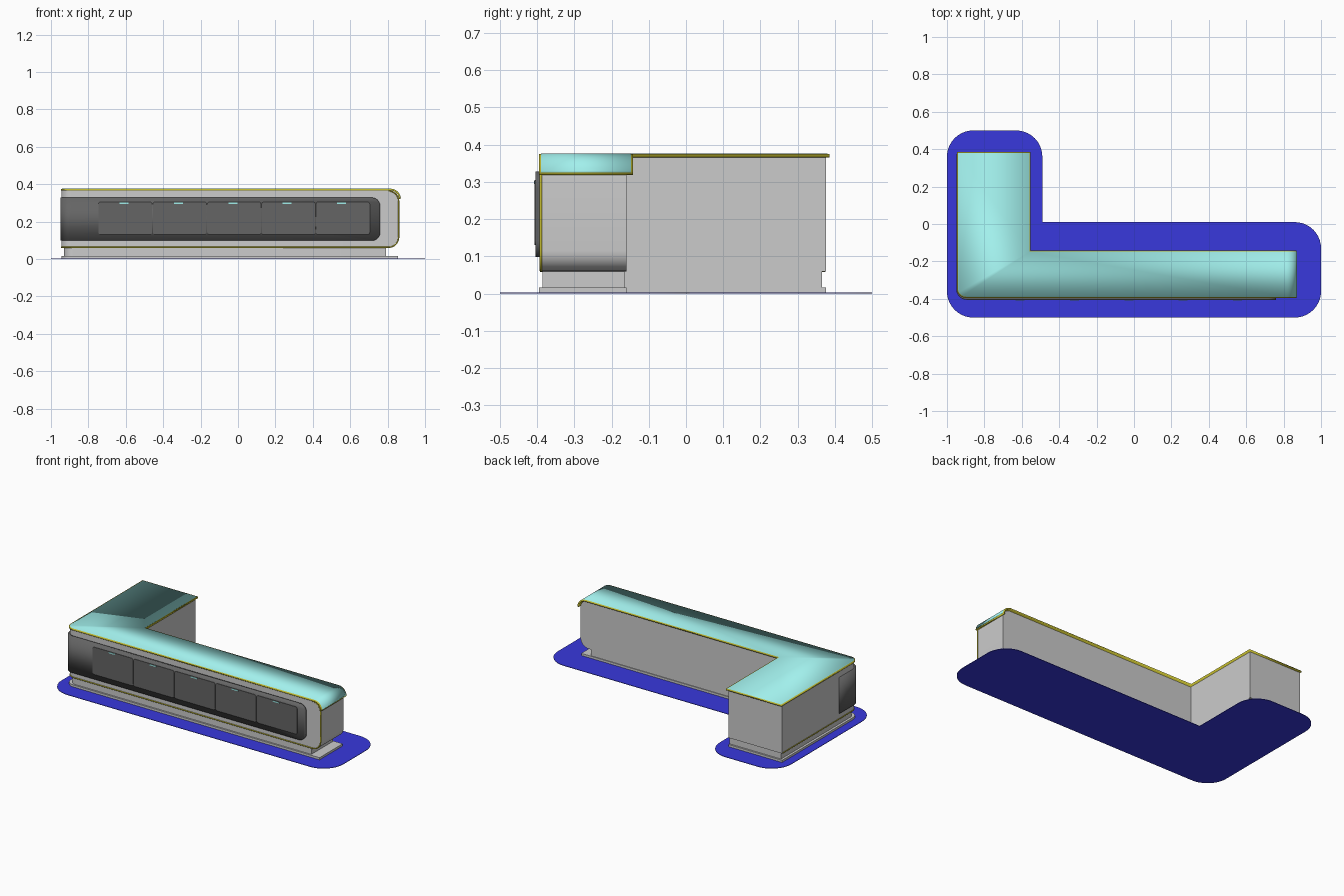
import bpy, bmesh
from math import sin, cos, pi
from mathutils import Vector

if "Cube" in bpy.data.objects:
    bpy.data.objects.remove(bpy.data.objects["Cube"])


def material(name, rgb):
    m = bpy.data.materials.new(name)
    m.diffuse_color = (*rgb, 1)
    m.use_nodes = True
    m.node_tree.nodes["Principled BSDF"].inputs["Base Color"].default_value = m.diffuse_color
    return m


TEAL = material("teal", (0.36, 0.87, 0.84))
GOLD = material("gold", (0.55, 0.50, 0.03))
BLACK = material("black", (0.13, 0.13, 0.13))
BLUE = material("blue", (0.04, 0.04, 0.72))


def rounded(corners, steps=10):
    """Outline from (a, b, radius) corners; radius 0 stays sharp."""
    out, n = [], len(corners)
    for i, (a, b, r) in enumerate(corners):
        p = Vector((a, b))
        if not r:
            out.append(p)
            continue
        u = (Vector(corners[i - 1][:2]) - p).normalized()
        v = (Vector(corners[(i + 1) % n][:2]) - p).normalized()
        for k in range(steps + 1):
            t = pi / 2 * k / steps
            out.append(p + u * r * (1 - sin(t)) + v * r * (1 - cos(t)))
    return out


def ell(x0, x1, y0, y1, xi, yi, r=0.0, ro=0.0):
    """L-shaped plan: r rounds the front left, ro the other outer corners."""
    return rounded([(x0, y0, r), (x1, y0, ro), (x1, yi, ro), (xi, yi, 0),
                    (xi, y1, ro), (x0, y1, ro)])


def finish(name, bm, mat=None):
    me = bpy.data.meshes.new(name)
    bm.to_mesh(me)
    bm.free()
    ob = bpy.data.objects.new(name, me)
    bpy.context.collection.objects.link(ob)
    if mat:
        me.materials.append(mat)
    bpy.ops.object.select_all(action='DESELECT')
    ob.select_set(True)
    bpy.context.view_layer.objects.active = ob
    bpy.ops.object.shade_smooth_by_angle(angle=0.6)
    return ob


def prism(name, outline, lo, hi, mat=None, axis='z', end_round=0):
    """Extrude an outline along z (plan) or y (front elevation)."""
    place = (lambda p, h: (p[0], p[1], h)) if axis == 'z' else (lambda p, h: (p[0], h, p[1]))
    bm = bmesh.new()
    f = bm.faces.new([bm.verts.new(place(p, lo)) for p in outline])
    ext = bmesh.ops.extrude_face_region(bm, geom=[f])['geom']
    shift = Vector(place((0, 0), hi - lo))
    bmesh.ops.translate(bm, vec=shift, verts=[g for g in ext if isinstance(g, bmesh.types.BMVert)])
    bmesh.ops.recalc_face_normals(bm, faces=bm.faces)
    if end_round:
        xm = max(v.co.x for v in bm.verts)
        edges = [e for e in bm.edges if all(v.co.x > xm - 1e-5 for v in e.verts)
                 and abs(e.verts[0].co.z - e.verts[1].co.z) < 1e-5]
        bmesh.ops.bevel(bm, geom=edges, offset=end_round, segments=10, profile=0.5, affect='EDGES')
    return finish(name, bm, mat)


def sheet(name, pts, a, b, rows, thick, mat):
    """Flat polygon whose edge a-b continues as a bent strip, then thickened."""
    bm = bmesh.new()
    vs = [bm.verts.new(p) for p in pts]
    bm.faces.new(vs)
    va, vb = vs[a], vs[b]
    for pa, pb in rows:
        na, nb = bm.verts.new(pa), bm.verts.new(pb)
        bm.faces.new((vb, va, na, nb))
        va, vb = na, nb
    ob = finish(name, bm, mat)
    s = ob.modifiers.new("thickness", 'SOLIDIFY')
    s.thickness, s.offset = thick, -1
    return ob


# Floor mat
prism("floor_mat", ell(-1, 1, -0.5, 0.5, -0.49, 0.01, 0.14, 0.14), 0, 0.003, BLUE)

# Plinth in two steps, and the counter body with its rounded right end
prism("plinth_plate", ell(-0.945, 0.855, -0.395, 0.376, -0.565, -0.16, 0.05), 0.003, 0.017)
prism("plinth", ell(-0.93, 0.79, -0.385, 0.365, -0.565, -0.165, 0.05), 0.017, 0.062)
prism("counter_body", ell(-0.945, 0.86, -0.39, 0.376, -0.565, -0.16, 0.055), 0.06, 0.366,
      end_round=0.055)


# Worktop: L slab that curls down over the right end
def worktop(name, inset, lift, thick, mat):
    cx, cz, r = 0.815, 0.32, 0.055 + lift
    y0, y1 = -0.395 + inset, -0.142 - inset
    pts = ell(-0.947 + inset, cx, y0, 0.386 - inset, -0.553 - inset, y1, 0.05 - inset)
    rows = []
    angles = [pi / 2 * k / 10 for k in range(1, 11)]
    for t in angles:
        x, z = cx + r * sin(t), cz + r * cos(t)
        if t == angles[-1]:
            z += inset
        rows.append(((x, y0, z), (x, y1, z)))
    sheet(name, [(p[0], p[1], cz + r) for p in pts], 11, 12, rows, thick, mat)


worktop("worktop_rim", 0, 0, 0.009, GOLD)
worktop("worktop_surface", 0.006, 0.001, 0.003, TEAL)

# Black front panel wrapping round the left corner
z0, z1, cr = 0.098, 0.328, 0.055
xl, yf = -0.95, -0.405
front = rounded([(xl + cr, z0, 0), (0.76, z0, 0.045), (0.76, z1, 0.045), (xl + cr, z1, 0)])
wrap = [(xl + cr - cr * sin(pi / 20 * k), yf + cr - cr * cos(pi / 20 * k)) for k in range(1, 11)]
wrap.append((xl, -0.2))
sheet("front_panel", [(p[0], yf, p[1]) for p in front], -1, 0,
      [((x, y, z1), (x, y, z0)) for x, y in wrap], 0.016, BLACK)

# Five slightly raised doors, each with a teal handle slot
pitch = 0.291
for i in range(5):
    c = -0.603 + pitch * i
    w = pitch / 2 - 0.002
    prism(f"door_{i + 1}", rounded([(c - w, 0.13, 0.012), (c + w, 0.13, 0.012),
                                    (c + w, 0.305, 0.012), (c - w, 0.305, 0.012)], 4),
          -0.407, -0.404, BLACK, 'y')
    h = c - 0.007
    prism(f"handle_{i + 1}", [(h - 0.024, 0.295), (h + 0.024, 0.295), (h + 0.024, 0.302),
                              (h - 0.024, 0.302)], -0.409, -0.406, TEAL, 'y')

# Gold trim: along the left foot, round the corner, along the front and up the end
r = 0.055
path = [(-0.944, 0.374, 0.062), (-0.944, -0.335, 0.062)]
path += [(-0.889 - r * cos(pi / 20 * k), -0.335 - r * sin(pi / 20 * k), 0.062) for k in range(1, 11)]
path += [(0.804 + r * sin(pi / 20 * k), -0.39, 0.117 - r * cos(pi / 20 * k)) for k in range(11)]
path += [(0.804 + r * cos(pi / 20 * k), -0.39, 0.309 + r * sin(pi / 20 * k)) for k in range(11)]
cu = bpy.data.curves.new("gold_trim", 'CURVE')
cu.dimensions = '3D'
cu.bevel_depth, cu.bevel_resolution, cu.use_fill_caps = 0.004, 1, True
sp = cu.splines.new('POLY')
sp.points.add(len(path) - 1)
for pt, co in zip(sp.points, path):
    pt.co = (*co, 1)
cu.materials.append(GOLD)
bpy.context.collection.objects.link(bpy.data.objects.new("gold_trim", cu))
